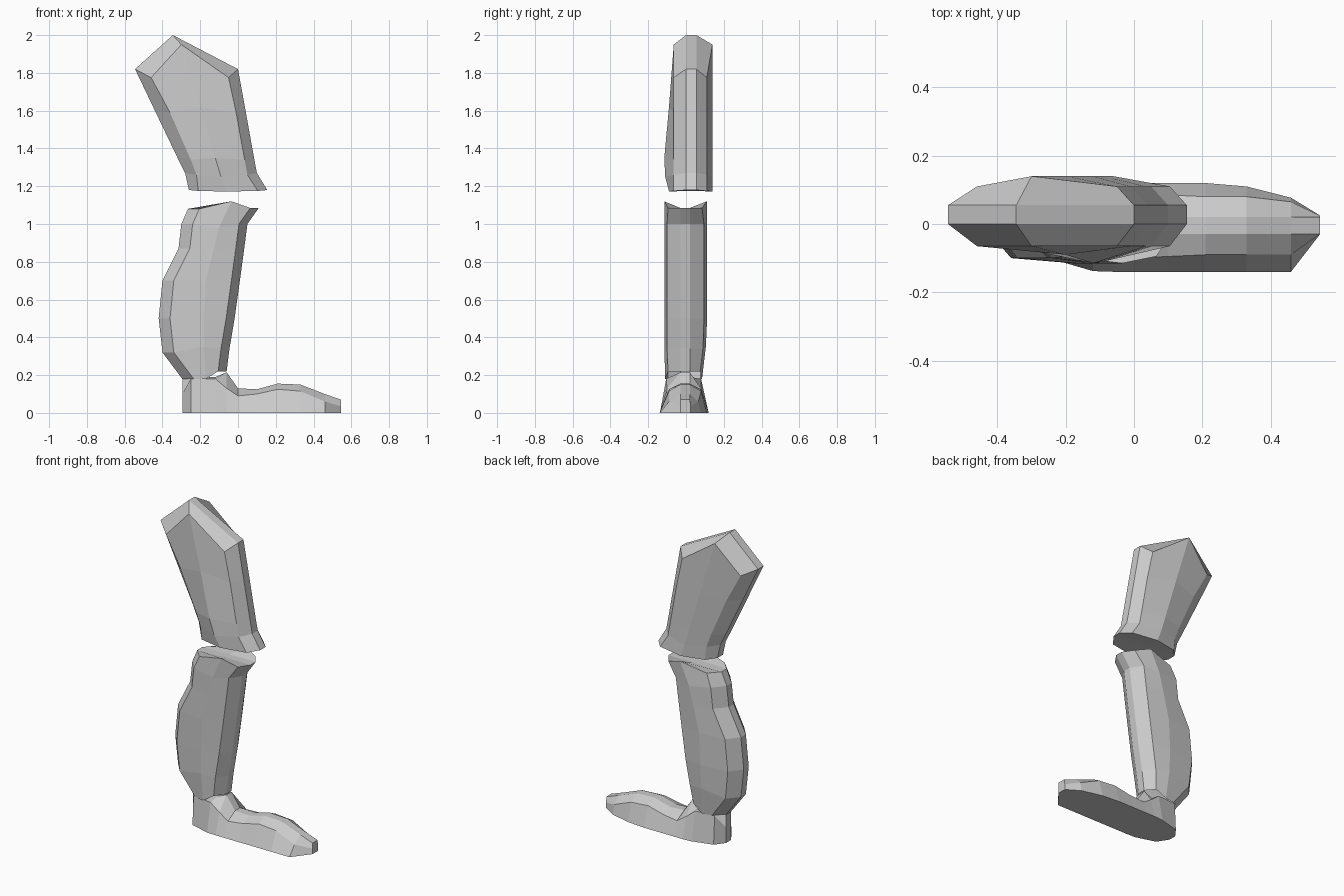
import bpy, bmesh


def make_object(name, rings, caps):
    """Bridge rings into a tube; caps maps ring index -> ridge point pair (or None for a plain cap)."""
    bm = bmesh.new()
    rows = [[bm.verts.new(p) for p in ring] for ring in rings]
    n = len(rows[0])
    for a, b in zip(rows, rows[1:]):
        for i in range(n):
            j = (i + 1) % n
            bm.faces.new((a[i], a[j], b[j], b[i]))
    for index, ridge in caps.items():
        r = rows[index]
        if ridge is None:
            bm.faces.new(r)
            continue
        p, q = [bm.verts.new(c) for c in ridge]
        for f in ((r[0], r[1], r[2], p), (p, r[2], r[3], r[4]), (r[0], p, q, r[9]),
                  (p, r[4], r[5], q), (r[9], q, r[7], r[8]), (q, r[5], r[6], r[7])):
            bm.faces.new(f)
    bmesh.ops.remove_doubles(bm, verts=bm.verts, dist=0.0005)
    bmesh.ops.recalc_face_normals(bm, faces=bm.faces)
    mesh = bpy.data.meshes.new(name)
    bm.to_mesh(mesh)
    bm.free()
    obj = bpy.data.objects.new(name, mesh)
    bpy.context.collection.objects.link(obj)
    return obj


def limb_ring(back, front, mid, insets, corner_drop, strip, corner_y, side_y):
    """Ten-sided limb section: narrow front and back strips, corners, and broad sides."""
    (xb, zb), (xf, zf), (xm, zm) = back, front, mid
    ib, jf = insets
    ring = []
    for k in (0, 1):
        half = [(xb, strip[k], zb), (xb + ib, corner_y[k], zb - corner_drop),
                (xm, side_y[k], zm), (xf - jf, corner_y[k], zf - corner_drop),
                (xf, strip[k], zf)]
        ring += half if k == 0 else half[::-1]
    return ring


# Thigh: back x, front x, z, mid x, mid z, insets, corner drop, side y
strip = (0.0, 0.055)
thigh = [
    (-0.545, 0.00, 1.82, -0.30, 1.95, (0.085, 0.05), 0.045, -0.065),
    (-0.44, 0.04, 1.60, -0.20, 1.62, (0.08, 0.05), 0.01, -0.09),
    (-0.32, 0.085, 1.35, -0.12, 1.35, (0.07, 0.05), 0.01, -0.115),
    (-0.28, 0.10, 1.27, -0.09, 1.25, (0.06, 0.05), 0.01, -0.11),
    (-0.26, 0.155, 1.18, -0.06, 1.172, (0.05, 0.05), 0.005, -0.09),
]
rings = [limb_ring((xb, z), (xf, z), (xm, zm), ins, d, strip, (-0.065, 0.11), (yn, 0.14))
         for xb, xf, z, xm, zm, ins, d, yn in thigh]
make_object("thigh", rings, {
    0: [(-0.345, y, 2.0) for y in strip],
    -1: [(-0.06, y, 1.175) for y in strip]})

# Lower leg: back (x, z), front (x, z), mid (x, z), corner y, side y
strip = (-0.03, 0.02)
shin = [
    ((-0.265, 1.08), (0.11, 1.085), (-0.035, 1.12), (-0.095, 0.085), (-0.115, 0.11)),
    ((-0.30, 1.00), (0.05, 1.00), (-0.10, 0.98), (-0.10, 0.095), (-0.115, 0.112)),
    ((-0.315, 0.87), (0.033, 0.87), (-0.13, 0.86), (-0.10, 0.095), (-0.115, 0.112)),
    ((-0.40, 0.70), (0.01, 0.70), (-0.17, 0.70), (-0.10, 0.095), (-0.115, 0.112)),
    ((-0.42, 0.50), (-0.018, 0.50), (-0.18, 0.50), (-0.10, 0.095), (-0.115, 0.112)),
    ((-0.40, 0.32), (-0.045, 0.34), (-0.18, 0.35), (-0.10, 0.09), (-0.115, 0.105)),
    ((-0.295, 0.18), (-0.06, 0.22), (-0.17, 0.18), (-0.095, 0.075), (-0.11, 0.085)),
]
rings = [limb_ring(b, f, m, (0.06, 0.045), 0.0, strip, cy, sy) for b, f, m, cy, sy in shin]
make_object("lower_leg", rings, {0: [(-0.07, y, 1.085) for y in strip]})

# Foot: x, sole left, side left, side z, top z, side right, sole right
foot = [
    (-0.295, -0.03, -0.03, 0.10, 0.185, 0.02, 0.02),
    (-0.25, -0.10, -0.09, 0.18, 0.185, 0.07, 0.08),
    (-0.12, -0.138, -0.105, 0.18, 0.19, 0.08, 0.115),
    (-0.06, -0.14, -0.10, 0.13, 0.215, 0.08, 0.12),
    (0.00, -0.14, -0.10, 0.09, 0.13, 0.09, 0.12),
    (0.10, -0.14, -0.095, 0.10, 0.125, 0.085, 0.12),
    (0.21, -0.14, -0.09, 0.125, 0.155, 0.08, 0.12),
    (0.33, -0.14, -0.09, 0.115, 0.15, 0.08, 0.11),
    (0.46, -0.14, -0.09, 0.06, 0.10, 0.065, 0.077),
    (0.545, -0.03, -0.03, 0.035, 0.07, 0.025, 0.025),
]
rings = [[(x, yl, 0), (x, sl, zs), (x, strip[0], zt), (x, strip[1], zt), (x, sr, zs), (x, yr, 0)]
         for x, yl, sl, zs, zt, sr, yr in foot]
make_object("foot", rings, {0: None, -1: None})
